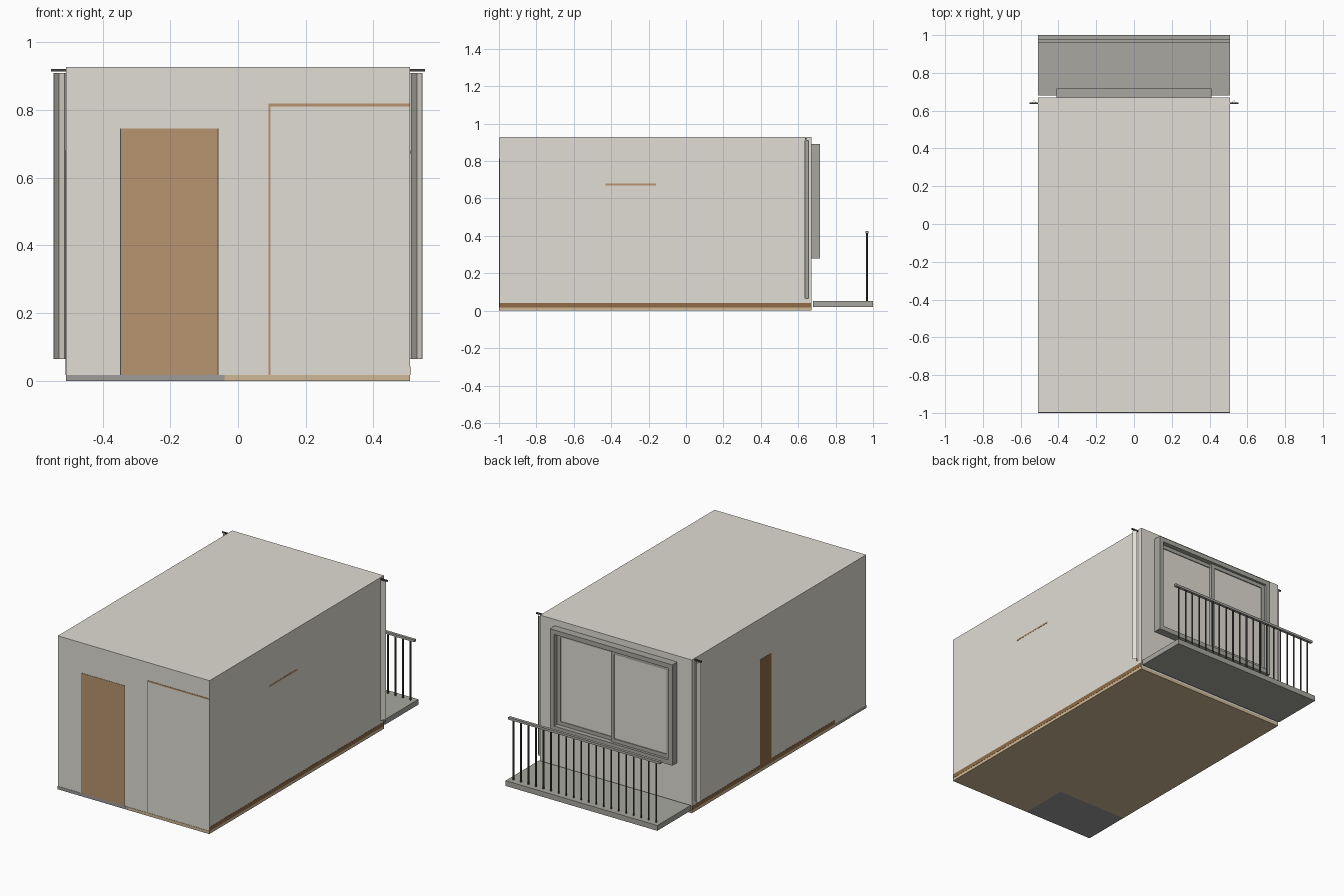
import bpy, bmesh, math

if "Cube" in bpy.data.objects:
    bpy.data.objects.remove(bpy.data.objects["Cube"])


def material(name, r, g, b):
    def lin(c):
        c /= 255
        return c / 12.92 if c <= 0.04045 else ((c + 0.055) / 1.055) ** 2.4
    m = bpy.data.materials.new(name)
    m.diffuse_color = (lin(r), lin(g), lin(b), 1)
    m.use_nodes = True
    m.node_tree.nodes["Principled BSDF"].inputs["Base Color"].default_value = m.diffuse_color
    return m


WALL = material("wall_offwhite", 224, 221, 211)
WOOD = material("door_wood", 185, 148, 110)
TRIM = material("skirting_brown", 144, 107, 70)
FLOOR = material("floor_tan", 206, 184, 150)
GREY = material("concrete_grey", 168, 167, 161)
TILE = material("entrance_grey", 157, 156, 154)
DARK = material("dark_metal", 74, 74, 71)


def finish(name, bm, mat):
    bmesh.ops.recalc_face_normals(bm, faces=bm.faces)
    me = bpy.data.meshes.new(name)
    bm.to_mesh(me)
    bm.free()
    me.materials.append(mat)
    ob = bpy.data.objects.new(name, me)
    bpy.context.collection.objects.link(ob)
    return ob


def boxes(name, mat, *extents):
    """One object made of boxes given as (x0, x1, y0, y1, z0, z1)."""
    bm = bmesh.new()
    for x0, x1, y0, y1, z0, z1 in extents:
        vs = bmesh.ops.create_cube(bm, size=1)["verts"]
        bmesh.ops.scale(bm, vec=(x1 - x0, y1 - y0, z1 - z0), verts=vs)
        bmesh.ops.translate(bm, vec=((x0 + x1) / 2, (y0 + y1) / 2, (z0 + z1) / 2), verts=vs)
    return finish(name, bm, mat)


def frame(x0, x1, y0, y1, z0, z1, w):
    """Four bars around a rectangular opening."""
    return [(x0, x0 + w, y0, y1, z0, z1), (x1 - w, x1, y0, y1, z0, z1),
            (x0 + w, x1 - w, y0, y1, z0, z0 + w), (x0 + w, x1 - w, y0, y1, z1 - w, z1)]


W, FRONT, BACK, TOP = 0.508, -1.0, 0.67, 0.928
FZ, E = 0.018, 0.002     # floor level, plate thickness

# Room body
boxes("room_walls", WALL, (-W, W, FRONT + E, BACK, FZ, TOP))

# Floor, with the entrance tiles in the front left corner
boxes("floor", FLOOR, (-0.04, W, FRONT, -0.70, 0, FZ), (-W, W, -0.70, BACK, 0, FZ))
boxes("entrance_tiles", TILE, (-W, -0.04, FRONT, -0.70, 0, FZ))

# Skirting boards showing on both side walls
boxes("skirting", TRIM,
      (W - E, W + E / 2, FRONT + E, BACK, FZ, 0.042),
      (-W - E / 2, -W + E, -0.70, BACK, FZ, 0.042))

# Front door with thin dark edges
boxes("front_door", WOOD, (-0.345, -0.06, FRONT, FRONT + 0.008, FZ, 0.746))
boxes("door_edges", DARK, *[(x - 0.0015, x + 0.0015, FRONT, FRONT + 0.008, FZ, 0.746)
                            for x in (-0.3465, -0.0585)])

# Wooden trim lines on the front and right walls
boxes("closet_trim", WOOD,
      (0.09, 0.096, FRONT, FRONT + 0.006, FZ, 0.819),
      (0.096, W, FRONT, FRONT + 0.006, 0.811, 0.819))
boxes("shelf_edge", WOOD, (W - E, W + E / 2, -0.43, -0.16, 0.67, 0.68))

# Inner door showing on the left wall
boxes("side_door", TRIM, (-W - E / 2, -W + E, -0.09, 0.02, FZ, 0.68))

# Sliding window: outer frame, two sashes and panes
boxes("window_frame", GREY, *frame(-0.41, 0.41, BACK, 0.717, 0.28, 0.89, 0.028))
boxes("window_sashes", GREY,
      *frame(-0.382, 0.012, 0.688, 0.702, 0.308, 0.862, 0.022),
      *frame(-0.012, 0.382, 0.674, 0.688, 0.308, 0.862, 0.022))
boxes("window_panes", WALL,
      (-0.36, -0.01, 0.692, 0.696, 0.33, 0.84),
      (0.01, 0.36, 0.679, 0.683, 0.33, 0.84))

# Pleated curtains whose outer ends pass through the side walls
for side, label in ((-1, "left"), (1, "right")):
    bm = bmesh.new()
    row = []
    for i in range(13):
        x, y = side * (0.545 - i * 0.0165), 0.636 if i % 2 == 0 else 0.656
        row.append([bm.verts.new((x, y, z)) for z in (0.065, 0.91)])
    for a, b in zip(row, row[1:]):
        bm.faces.new((a[0], b[0], b[1], a[1]))
    ob = finish(label + "_curtain", bm, WALL)
    thick = ob.modifiers.new("thickness", "SOLIDIFY")
    thick.thickness = 0.002

# Curtain rod
boxes("curtain_rod", DARK, (-0.553, 0.553, 0.636, 0.644, 0.914, 0.922))

# Balcony slab with handrail and balusters
boxes("balcony_slab", GREY, (-W, W, 0.68, 1.0, 0.02, 0.052))
boxes("handrail", GREY, (-W, W, 0.959, 0.976, 0.413, 0.427))
bm = bmesh.new()
N = 20
for i in range(N):
    vs = bmesh.ops.create_cone(bm, segments=8, radius1=0.0045, radius2=0.0045,
                               depth=0.363, cap_ends=True)["verts"]
    bmesh.ops.translate(bm, vec=(-0.478 + 0.956 * i / (N - 1), 0.9675, 0.2325), verts=vs)
finish("balusters", bm, DARK)
